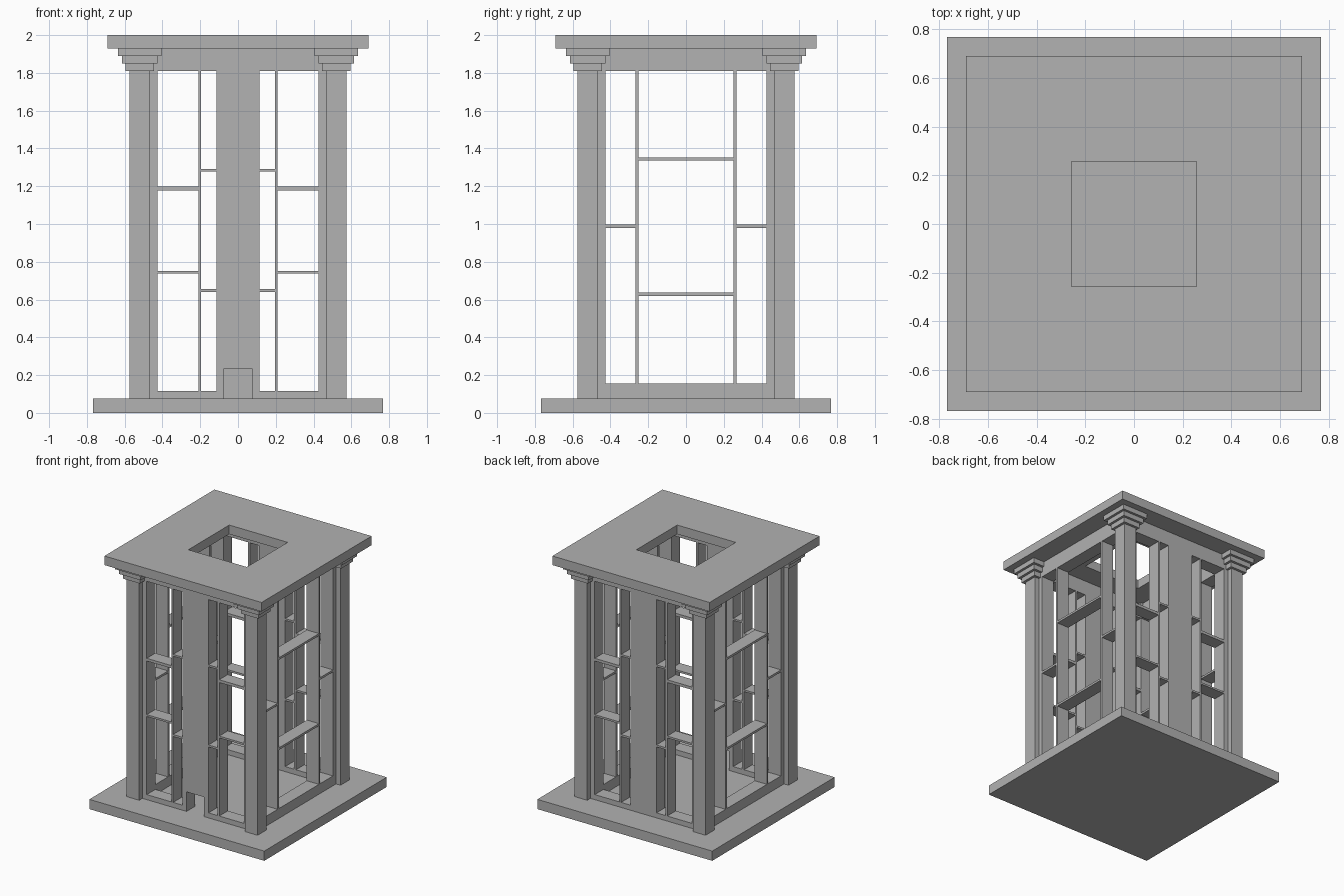
import bpy, bmesh
from math import pi
from mathutils import Matrix, Vector

old = bpy.data.objects.get("Cube")
if old:
    bpy.data.objects.remove(old, do_unlink=True)

stone = bpy.data.materials.new("grey stone")
stone.use_nodes = True
GREY = (0.445, 0.445, 0.445, 1)
stone.diffuse_color = GREY
stone.node_tree.nodes["Principled BSDF"].inputs["Base Color"].default_value = GREY

# Main levels and plan dimensions
FLOOR, CEILING, TOP = 0.077, 1.928, 2.0
HEAD = 1.81                   # underside of the beams
INNER, OUTER = 0.427, 0.535   # wall faces
COLUMN = 0.52                 # column centre
DOOR = 0.077                  # half width of the door and the roof hole


def finish(name, bm):
    bmesh.ops.recalc_face_normals(bm, faces=bm.faces)
    mesh = bpy.data.meshes.new(name)
    bm.to_mesh(mesh)
    bm.free()
    mesh.materials.append(stone)
    obj = bpy.data.objects.new(name, mesh)
    bpy.context.collection.objects.link(obj)
    return obj


def box(name, x, y, z, turn=0):
    """Box from (low, high) ranges, turned about the vertical axis."""
    low, high = Vector((x[0], y[0], z[0])), Vector((x[1], y[1], z[1]))
    bm = bmesh.new()
    bmesh.ops.create_cube(bm, size=1)
    bmesh.ops.scale(bm, vec=high - low, verts=bm.verts)
    bmesh.ops.translate(bm, vec=(low + high) / 2, verts=bm.verts)
    bmesh.ops.rotate(bm, matrix=Matrix.Rotation(turn, 3, 'Z'), verts=bm.verts)
    return finish(name, bm)


def square(name, cx, cy, half, z):
    return box(name, (cx - half, cx + half), (cy - half, cy + half), z)


# Base slab
square("base_slab", 0, 0, 0.768, (0, FLOOR))

# Roof slab with a square hole through the middle
bm = bmesh.new()
bmesh.ops.create_cube(bm, size=1)
bmesh.ops.scale(bm, vec=(1.38, 1.38, TOP - CEILING), verts=bm.verts)
bmesh.ops.translate(bm, vec=(0, 0, (TOP + CEILING) / 2), verts=bm.verts)
caps = [f for f in bm.faces if abs(f.normal.z) > 0.5]
bmesh.ops.inset_individual(bm, faces=caps, thickness=0.69 - DOOR)
rims = [e for f in caps for e in f.edges]
bmesh.ops.delete(bm, geom=caps, context='FACES_ONLY')
bmesh.ops.bridge_loops(bm, edges=rims)
finish("roof_slab", bm)

# Corner columns with stepped capitals, and the wall corner behind each
STEP = (CEILING - HEAD) / 3
for sx in (-1, 1):
    for sy in (-1, 1):
        cx, cy = sx * COLUMN, sy * COLUMN
        square("column", cx, cy, 0.055, (FLOOR, HEAD))
        for i in range(3):
            square("capital_step", cx, cy, 0.075 + 0.02 * i,
                   (HEAD + STEP * i, HEAD + STEP * (i + 1)))
        mid = (INNER + OUTER) / 2
        square("wall_corner", sx * mid, sy * mid, (OUTER - INNER) / 2, (FLOOR, CEILING))

DEPTH = (-OUTER, -INNER)


def wall(name, turn, sill, mullion, spans):
    """Sill, beam, mullions and shelves; spans are (start, end, bottom, top)."""
    full = (-INNER, INNER)
    box(name + "_sill", full, DEPTH, (FLOOR, sill), turn)
    box(name + "_beam", full, DEPTH, (HEAD, CEILING), turn)
    for s in (-1, 1):
        box(name + "_mullion", sorted((s * mullion[0], s * mullion[1])), DEPTH,
            (sill, HEAD), turn)
        for a, b, low, high in spans:
            if a >= 0:
                box(name + "_shelf", sorted((s * a, s * b)), DEPTH, (low, high), turn)
    for a, b, low, high in spans:
        if a < 0:
            box(name + "_shelf", (a, b), DEPTH, (low, high), turn)


# Side walls: wide middle bay between two narrow ones
side_spans = [(-0.252, 0.252, 0.62, 0.637), (-0.252, 0.252, 1.335, 1.352),
              (0.267, INNER, 0.98, 0.997)]
for name, turn in (("left_wall", pi / 2), ("right_wall", -pi / 2)):
    wall(name, turn, 0.155, (0.252, 0.267), side_spans)

# Back wall with a solid centre panel
PANEL, SILL = 0.115, 0.117
end_spans = [(0.21, INNER, 0.737, 0.752), (0.21, INNER, 1.177, 1.199),
             (PANEL, 0.195, 0.64, 0.656), (PANEL, 0.195, 1.277, 1.292)]
wall("back_wall", pi, SILL, (0.195, 0.21), end_spans)
box("back_panel", (-PANEL, PANEL), DEPTH, (SILL, HEAD), pi)

# Front wall: same bays, with the sill broken by a doorway
wall("front_wall", 0, SILL, (0.195, 0.21), end_spans)
bpy.data.objects.remove(bpy.data.objects["front_wall_sill"], do_unlink=True)
for s in (-1, 1):
    box("front_sill", sorted((s * PANEL, s * INNER)), DEPTH, (FLOOR, SILL))

# Front panel cut out around the doorway
LINTEL = 0.232
profile = [(-PANEL, FLOOR), (-DOOR, FLOOR), (-DOOR, LINTEL), (DOOR, LINTEL),
           (DOOR, FLOOR), (PANEL, FLOOR), (PANEL, HEAD), (-PANEL, HEAD)]
bm = bmesh.new()
face = bm.faces.new([bm.verts.new((x, -OUTER, z)) for x, z in profile])
pushed = bmesh.ops.extrude_face_region(bm, geom=[face], use_keep_orig=True)
bmesh.ops.translate(bm, vec=(0, OUTER - INNER, 0),
                    verts=[g for g in pushed["geom"] if isinstance(g, bmesh.types.BMVert)])
finish("front_door_panel", bm)
